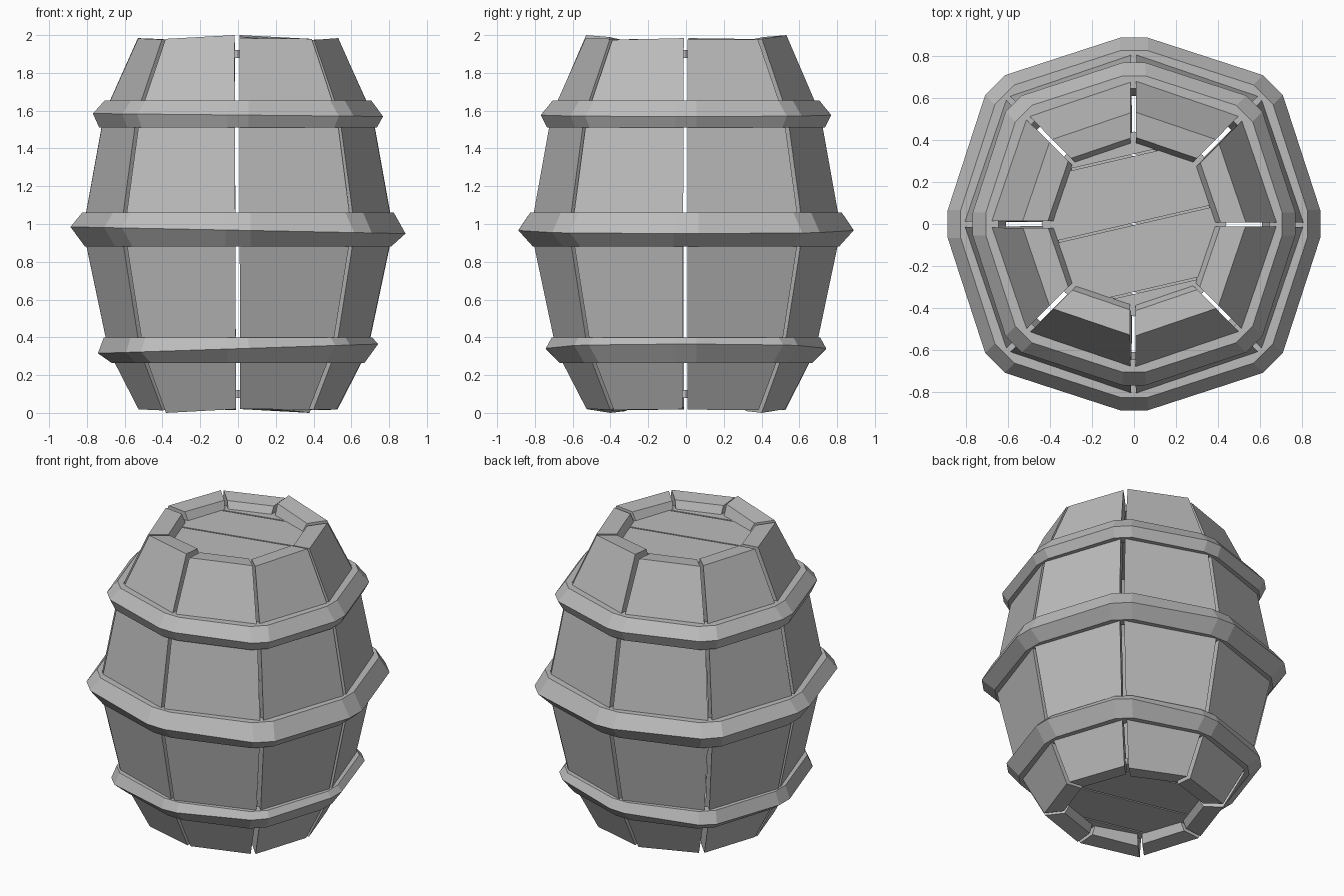
import bpy
import bmesh
import math
import random
from mathutils import Vector

random.seed(4)
if "Cube" in bpy.data.objects:
    bpy.data.objects.remove(bpy.data.objects["Cube"], do_unlink=True)

SIDES = 8
mat = bpy.data.materials.new("weathered grey")
mat.use_nodes = True
GREY = (0.5, 0.5, 0.5, 1)
mat.diffuse_color = GREY
mat.node_tree.nodes["Principled BSDF"].inputs["Base Color"].default_value = GREY


def finish(name, bm):
    bmesh.ops.recalc_face_normals(bm, faces=bm.faces)
    mesh = bpy.data.meshes.new(name)
    bm.to_mesh(mesh)
    bm.free()
    mesh.materials.append(mat)
    obj = bpy.data.objects.new(name, mesh)
    bpy.context.collection.objects.link(obj)
    return obj


def corner(k, r, z=0.0, side=0.0):
    """Barrel corner k, optionally shifted along the tangent."""
    a = k * math.tau / SIDES
    r *= 1.055 if k % 2 else 1.0
    return Vector((r * math.cos(a) - side * math.sin(a),
                   r * math.sin(a) + side * math.cos(a), z))


def bridge(bm, loops, closed=True):
    """Join neighbouring point loops with quads."""
    rows = [[bm.verts.new(p) for p in loop] for loop in loops]
    n = len(rows[0])
    pairs = zip(rows, rows[1:] + rows[:1]) if closed else zip(rows, rows[1:])
    for a, b in pairs:
        for i in range(n):
            j = (i + 1) % n
            bm.faces.new((a[i], a[j], b[j], b[i]))
    return rows


# Staves: bulging boards with a bevelled inner lip at both ends
OUTER = [(0.53, 0.02), (0.69, 0.33), (0.825, 0.97), (0.715, 1.58), (0.535, 1.98)]
INNER = [(0.415, 1.97), (0.385, 1.91), (0.59, 1.58),
         (0.70, 0.97), (0.565, 0.33), (0.385, 0.09), (0.415, 0.03)]


def stave(k):
    bm = bmesh.new()
    ends = []
    lift = [0.0, 0.02] if k % 4 == 1 else [random.uniform(-0.006, 0.01) for _ in "ab"]
    drop = [-0.02, 0.0] if k % 4 == 1 else [random.uniform(-0.008, 0.006) for _ in "ab"]
    for e in range(2):
        gap = random.uniform(0.008, 0.016)
        skew = random.uniform(-0.006, 0.006)
        loop = []
        for r, z in OUTER + INNER:
            p, q = corner(k + e, r, z), corner(k + 1 - e, r, z)
            p += (q - p).normalized() * (gap + skew * (z - 1))
            if z > 1.95:
                p.z += lift[e]
            elif z < 0.05:
                p.z += drop[e]
            loop.append(p)
        ends.append(loop)
    rows = bridge(bm, ends, closed=False)
    for row in rows:
        bm.faces.new(row)
    bmesh.ops.triangulate(bm, faces=[f for f in bm.faces if len(f.verts) > 4])
    finish(f"stave_{k + 1}", bm)


for k in range(SIDES):
    stave(k)


# Hoops: wedge-shaped bands with chamfered corners and a slightly tilted ridge
def hoop(name, bottom, ridge, top, flat, tilt):
    bm = bmesh.new()
    section = [bottom, ridge, top, (top[0] - 0.06, top[1]), (bottom[0] - 0.06, bottom[1])]
    loops = []
    for r, z in section:
        loop = [corner(k, r, z, s * flat) for k in range(SIDES) for s in (-1, 1)]
        if (r, z) == ridge:
            for p in loop:
                p.z += tilt * p.x
        loops.append(loop)
    bridge(bm, loops)
    finish(name, bm)


hoop("lower_hoop", (0.67, 0.265), (0.742, 0.34), (0.71, 0.40), 0.055, 0.033)
hoop("middle_hoop", (0.81, 0.88), (0.887, 0.967), (0.825, 1.06), 0.066, -0.02)
hoop("upper_hoop", (0.735, 1.51), (0.768, 1.577), (0.705, 1.655), 0.055, -0.01)


# End lids: an octagon sliced into slanted planks
def lid(name, z, angle):
    across = Vector((-math.sin(angle), math.cos(angle), 0))
    for i in range(4):
        bm = bmesh.new()
        bridge(bm, [[corner(k, 0.44, h) for k in range(SIDES)]
                    for h in (z - 0.02, z + 0.02)], closed=False)
        bmesh.ops.holes_fill(bm, edges=bm.edges)
        for s in (-1, 1):
            offset = (i - 1.5) * 0.32 + s * 0.155
            if abs(offset) > 0.4:
                continue
            cut = bmesh.ops.bisect_plane(
                bm, geom=bm.verts[:] + bm.edges[:] + bm.faces[:],
                plane_co=across * offset, plane_no=across * s, clear_outer=True)
            edges = [g for g in cut["geom_cut"] if isinstance(g, bmesh.types.BMEdge)]
            bmesh.ops.holes_fill(bm, edges=edges)
        finish(f"{name}_plank_{i + 1}", bm)


lid("top_lid", 1.90, math.radians(13))
lid("bottom_lid", 0.10, math.radians(-13))
